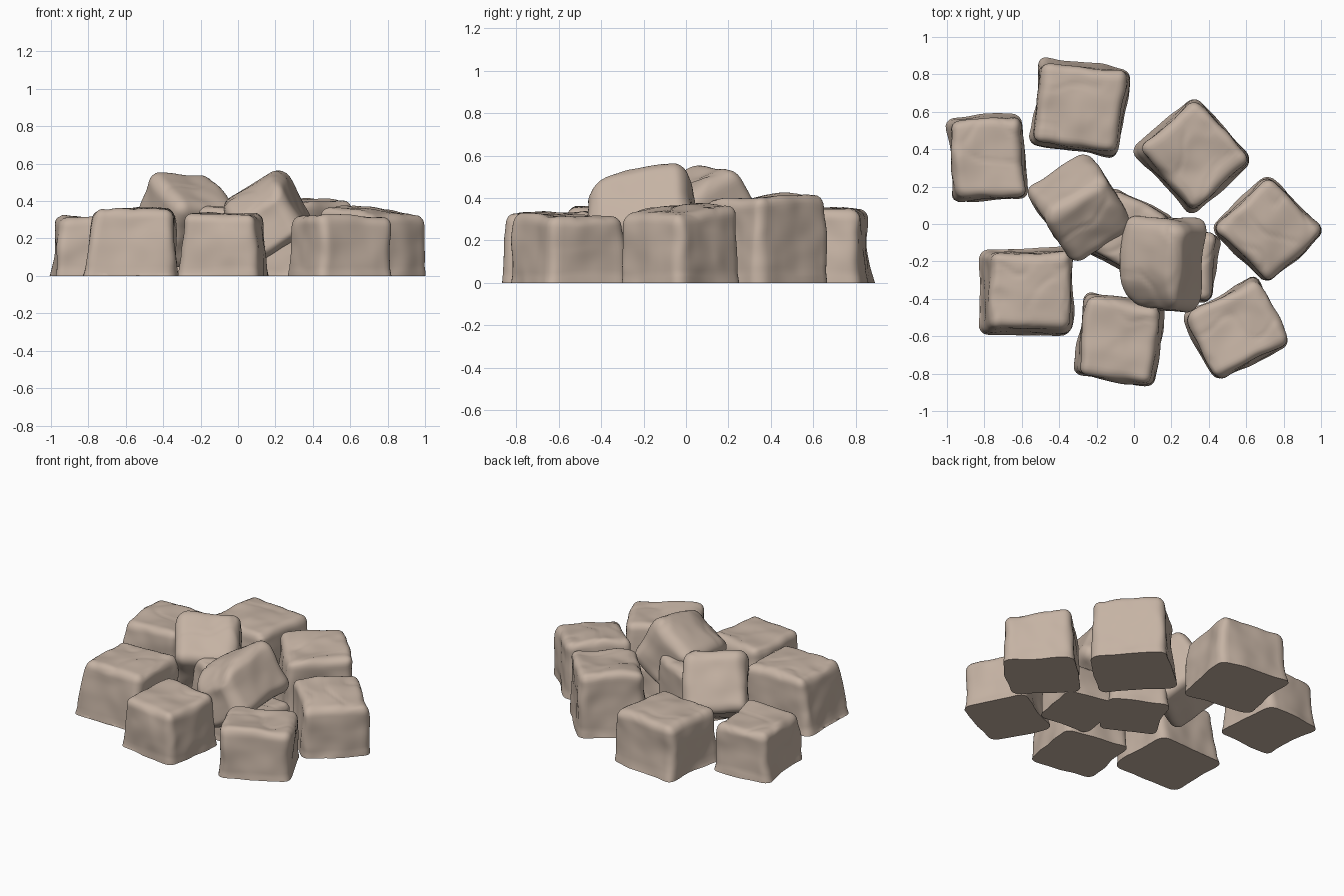
import bpy
import bmesh
from math import radians
from mathutils import Vector, Euler, noise

cube = bpy.data.objects.get("Cube")
if cube:
    bpy.data.objects.remove(cube, do_unlink=True)

# One sandy stone colour
stone = bpy.data.materials.new("sandy_stone")
stone.use_nodes = True
COLOUR = (0.56, 0.45, 0.37, 1)
stone.diffuse_color = COLOUR
shader = next(n for n in stone.node_tree.nodes if n.type == "BSDF_PRINCIPLED")
shader.inputs["Base Color"].default_value = COLOUR
shader.inputs["Roughness"].default_value = 0.9


def rounded(p, half, grounded):
    """Pull a point of a box surface onto a box with soft edges."""
    r = 0.05 if grounded else 0.07
    low = half.z if grounded else half.z - r
    inner = Vector((max(r - half.x, min(half.x - r, p.x)),
                    max(r - half.y, min(half.y - r, p.y)),
                    max(-low, min(half.z - r, p.z))))
    d = p - inner
    # Only the underside of a grounded stone stays flat and sharp
    if grounded and p.z < -half.z + 0.001:
        return p if d.length <= r else inner + d.normalized() * r
    return inner + d.normalized() * r if d.length > 0 else p


def rock(name, centre, size, turn, seed, lean=(0, 0), grounded=True, taper=0.92,
         nose=0, slide=0):
    """Worn stone block; lean tips its top, nose drops its front, slide shifts its top."""
    half = Vector(size) / 2
    shift = Vector((seed * 3.7, seed * 1.9, seed * 5.3))
    bm = bmesh.new()
    bmesh.ops.create_cube(bm, size=2)
    bmesh.ops.subdivide_edges(bm, edges=bm.edges[:], cuts=23, use_grid_fill=True)
    for v in bm.verts:
        p = Vector(a * b for a, b in zip(v.co, half))
        q = rounded(p, half, grounded)
        up = (q.z + half.z) / (2 * half.z)
        front = max(0, -q.y / half.y)
        # Narrow towards the top, with a slight lip at the foot
        width = 1 + (taper - 1) * up
        if grounded:
            width += 0.02 * max(0, 1 - up * 8)
        q.x *= width * (1 - 2 * nose * front ** 3)
        q.x += slide * up
        q.y *= width
        q.z += up * (lean[0] * q.x + lean[1] * q.y - nose * front ** 2)
        # Broad dents and small chips
        q += noise.noise_vector(q * 4 + shift) * 0.022
        q += noise.noise_vector(q * 9 + shift) * 0.007
        # Thin creases across the upper surface
        crease = max(0, 1 - 9 * abs(noise.noise(q * 5 - shift)))
        q.z -= 0.012 * crease * max(0, up - 0.6)
        if grounded:
            q.z = -half.z if up < 0.001 else max(q.z, -half.z)
        v.co = q
    for f in bm.faces:
        f.smooth = True
    mesh = bpy.data.meshes.new(name)
    bm.to_mesh(mesh)
    bm.free()
    mesh.set_sharp_from_angle(angle=radians(40))
    mesh.materials.append(stone)
    obj = bpy.data.objects.new(name, mesh)
    obj.location = (centre[0], centre[1], half.z if grounded else centre[2])
    obj.rotation_euler = Euler([radians(a) for a in turn])
    bpy.context.collection.objects.link(obj)


# Ring of stones resting on the ground
rock("back_rock", (-0.29, 0.62), (0.48, 0.46, 0.35), (0, 0, -8), 1, taper=0.95)
rock("back_right_rock", (-0.78, 0.35), (0.40, 0.45, 0.32), (0, 0, 3), 2)
rock("front_right_rock", (-0.58, -0.36), (0.49, 0.45, 0.36), (0, 0, 0), 3, taper=0.88,
     slide=0.03)
rock("front_rock", (-0.08, -0.62), (0.43, 0.45, 0.33), (0, 0, -8), 4)
rock("front_left_rock", (0.55, -0.56), (0.45, 0.40, 0.32), (0, 0, 27), 5, taper=0.95)
rock("left_rock", (0.715, -0.03), (0.43, 0.43, 0.35), (0, 0, 45), 6, (0, 0.14), taper=0.94)
rock("back_left_rock", (0.32, 0.37), (0.44, 0.47, 0.41), (0, 0, 42), 7, (0.05, 0.05),
     taper=0.91)

# Stones hidden in the middle
rock("middle_rock", (-0.03, -0.05), (0.37, 0.37, 0.36), (0, 0, -27), 8)
rock("low_middle_rock", (0.255, -0.22), (0.36, 0.38, 0.23), (0, 0, -6), 9)

# Two tipped stones on top of the heap
rock("top_right_rock", (-0.29, 0.085, 0.3), (0.41, 0.40, 0.40), (31, 0, 33), 10,
     grounded=False, taper=0.97)
rock("top_left_rock", (0.155, -0.215, 0.32), (0.37, 0.5, 0.36), (5, -30, -7), 11,
     grounded=False, taper=0.96, nose=0.09)
